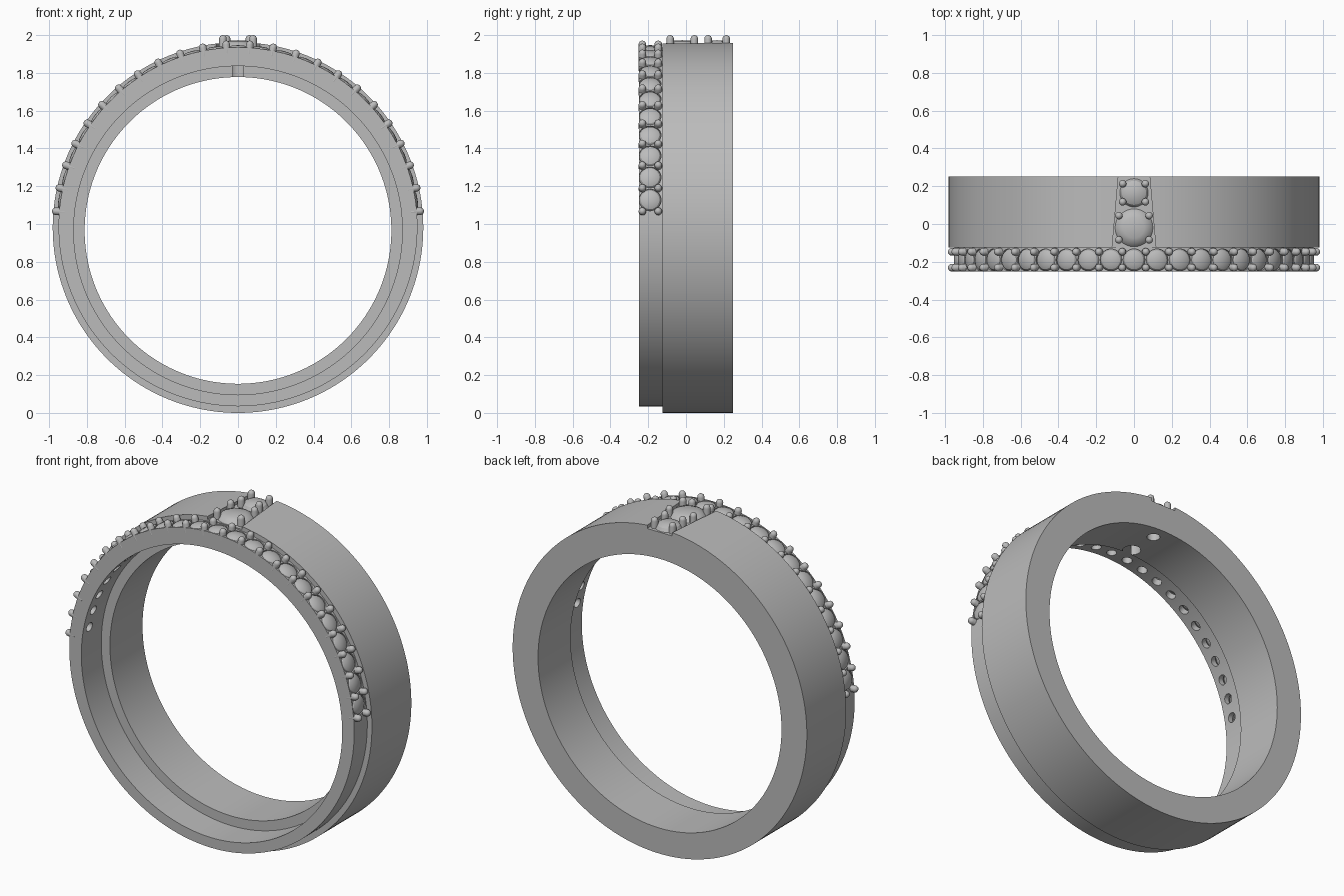
import bpy, bmesh, math
from mathutils import Matrix, Vector

if "Cube" in bpy.data.objects:
    bpy.data.objects.remove(bpy.data.objects["Cube"])

metal = bpy.data.materials.new("silver_grey")
metal.use_nodes = True
GREY = (0.5, 0.5, 0.5, 1)
metal.diffuse_color = GREY
metal.node_tree.nodes["Principled BSDF"].inputs["Base Color"].default_value = GREY

ROW_Z, ROW_Y = 0.985, -0.19     # centre of the stone row
STEP = math.radians(7.4)


def finish(name, bm, angle=30):
    bmesh.ops.recalc_face_normals(bm, faces=bm.faces)
    mesh = bpy.data.meshes.new(name)
    bm.to_mesh(mesh)
    bm.free()
    mesh.materials.append(metal)
    obj = bpy.data.objects.new(name, mesh)
    bpy.context.collection.objects.link(obj)
    smooth(obj, angle)
    return obj


def smooth(obj, angle=30):
    bpy.ops.object.select_all(action='DESELECT')
    obj.select_set(True)
    bpy.context.view_layer.objects.active = obj
    bpy.ops.object.shade_smooth_by_angle(angle=math.radians(angle))


def lathe(bm, profile, matrix, sides=24):
    """Turn (radius, height) points about local z; both ends are closed."""
    rings = []
    for r, h in profile:
        if r == 0:
            rings.append([bm.verts.new(matrix @ Vector((0, 0, h)))] * sides)
        else:
            rings.append([bm.verts.new(matrix @ Vector((r * math.cos(a), r * math.sin(a), h)))
                          for a in (math.tau * i / sides for i in range(sides))])
    for low, high in zip(rings, rings[1:]):
        for i in range(sides):
            j = (i + 1) % sides
            corners = list(dict.fromkeys((low[i], low[j], high[j], high[i])))
            bm.faces.new(corners)


def radial(angle, y):
    """Frame whose z axis points out of the band at an angle from the top."""
    return Matrix.Translation((0, y, ROW_Z)) @ Matrix.Rotation(angle, 4, 'Y')


def cut(target, cutter):
    cutter.hide_render = True
    mod = target.modifiers.new("cut", 'BOOLEAN')
    mod.operation = 'DIFFERENCE'
    mod.solver = 'EXACT'
    mod.object = cutter
    bpy.ops.object.select_all(action='DESELECT')
    target.select_set(True)
    bpy.context.view_layer.objects.active = target
    bpy.ops.object.modifier_apply(modifier=mod.name)
    bpy.data.objects.remove(cutter)


def stone_profile(r, girdle, crown, pavilion):
    return [(0, girdle - pavilion), (r, girdle - 0.008), (r, girdle),
            (r * 0.85, girdle + crown * 0.55), (r * 0.55, girdle + crown * 0.9),
            (0, girdle + crown)]


def prong_profile(r, low, high):
    dome = [(r * math.cos(a), high - r + r * math.sin(a))
            for a in (math.pi / 8 * i for i in range(4))]
    return [(0, low), (r, low)] + dome + [(0, high)]


# Band: stepped section (radius, circle centre z, y) swept around
section = [(0.95, 0.985, -0.25), (0.95, 0.985, -0.125), (0.981, 0.981, -0.125),
           (0.981, 0.981, 0.25), (0.812, 0.966, 0.25), (0.812, 0.966, -0.06),
           (0.87, 0.966, -0.06), (0.87, 0.966, -0.25)]
SEG = 180
bm = bmesh.new()
loops = []
for r, cz, y in section:
    loops.append([bm.verts.new((r * math.sin(math.tau * i / SEG), y,
                                cz + r * math.cos(math.tau * i / SEG))) for i in range(SEG)])
for a, b in zip(loops, loops[1:] + loops[:1]):
    for i in range(SEG):
        j = (i + 1) % SEG
        bm.faces.new((a[i], a[j], b[j], b[i]))
band = finish("band", bm)

# Tapered recess across the top of the wide part
bm = bmesh.new()
layers = [[bm.verts.new((x, y, z)) for x, y in
           ((-0.117, -0.14), (0.117, -0.14), (0.082, 0.26), (-0.082, 0.26))]
          for z in (1.938, 2.1)]
bm.faces.new(layers[0])
bm.faces.new(layers[1])
for i in range(4):
    j = (i + 1) % 4
    bm.faces.new((layers[0][i], layers[0][j], layers[1][j], layers[1][i]))
cut(band, finish("recess_cutter", bm))

# Seats and drilled holes under every stone
big_stones = [(-0.02, 0.1, 0.05), (0.165, 0.075, 0.036)]   # y, radius, hole radius
bm = bmesh.new()
for k in range(-11, 12):
    lathe(bm, [(0, 0.82), (0.028, 0.82), (0.028, 0.895), (0.058, 0.935),
               (0.058, 1.05), (0, 1.05)], radial(k * STEP, ROW_Y))
for y, r, hole in big_stones:
    lathe(bm, [(0, 1.7), (hole, 1.7), (hole, 1.88), (r * 0.94, 1.925),
               (r * 0.94, 2.1), (0, 2.1)], Matrix.Translation((0, y, 0)), 32)
cut(band, finish("seat_cutter", bm))
smooth(band)

# Row of small stones
bm = bmesh.new()
for k in range(-11, 12):
    lathe(bm, stone_profile(0.058, 0.938, 0.024, 0.045), radial(k * STEP, ROW_Y))
finish("row_stones", bm)

# Pairs of prongs between the small stones
bm = bmesh.new()
for k in range(-12, 12):
    for y in (-0.231, -0.147):
        lathe(bm, prong_profile(0.02, 0.92, 0.988), radial((k + 0.5) * STEP, y), 12)
finish("row_prongs", bm)

# Two larger stones on the top, each with four prongs
for label, (y, r, hole) in zip(("large", "medium"), big_stones):
    bm = bmesh.new()
    lathe(bm, stone_profile(r, 1.938, 0.035, 0.06), Matrix.Translation((0, y, 0)), 32)
    finish(label + "_stone", bm)
    bm = bmesh.new()
    px, py = r * 0.8, r * 0.64
    for sx in (-1, 1):
        for sy in (-1, 1):
            lathe(bm, prong_profile(0.02, 1.9, 2.0),
                  Matrix.Translation((sx * px, y + sy * py, 0)), 12)
    finish(label + "_prongs", bm)
